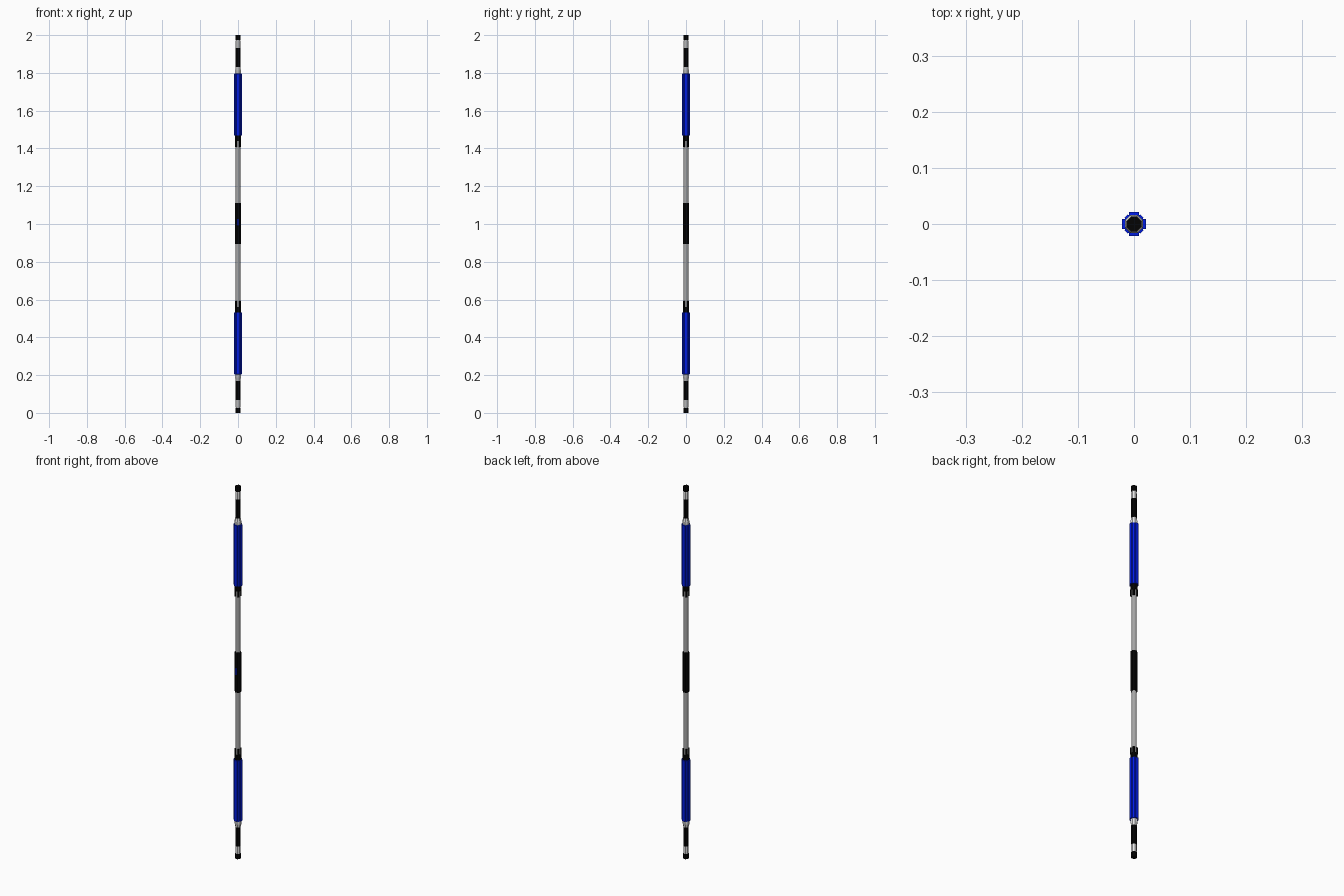
import bpy, bmesh, math
from mathutils import Matrix

if "Cube" in bpy.data.objects:
    bpy.data.objects.remove(bpy.data.objects["Cube"])

def mat(name, c):
    m = bpy.data.materials.new(name)
    m.diffuse_color = (*c, 1)
    m.use_nodes = True
    m.node_tree.nodes["Principled BSDF"].inputs["Base Color"].default_value = m.diffuse_color
    return m

BLACK = mat("black", (0.001, 0.001, 0.001))
GREY = mat("grey metal", (0.38, 0.38, 0.38))
SILVER = mat("silver", (0.8, 0.8, 0.8))
BLUE = mat("blue", (0.0, 0.012, 0.8))

def finish(name, bm, material):
    bmesh.ops.recalc_face_normals(bm, faces=bm.faces)
    me = bpy.data.meshes.new(name)
    bm.to_mesh(me)
    bm.free()
    me.materials.append(material)
    ob = bpy.data.objects.new(name, me)
    bpy.context.collection.objects.link(ob)
    return ob

def lathe(name, profile, material, n=8):
    """Closed faceted rod from (radius, z) points, flats facing the axes."""
    bm = bmesh.new()
    rings = [[bm.verts.new((r * math.cos(a), r * math.sin(a), z))
              for a in [2 * math.pi * (i + .5) / n for i in range(n)]]
             for r, z in profile]
    for a, b in zip(rings, rings[1:]):
        for i in range(n):
            bm.faces.new((a[i], a[(i + 1) % n], b[(i + 1) % n], b[i]))
    bm.faces.new(rings[0])
    bm.faces.new(rings[-1])
    return finish(name, bm, material)

def plates(name, count, r0, r1, width, z0, z1, material, bevel=0.0, offset=0.0):
    """Ring of long plates around the axis, the outer face optionally narrowed."""
    bm = bmesh.new()
    for k in range(count):
        rot = Matrix.Rotation(2 * math.pi * k / count + offset, 4, 'Z')
        for v in bmesh.ops.create_cube(bm, size=1)['verts']:
            outer, top = v.co.x > 0, v.co.z > 0
            side = 1 if v.co.y > 0 else -1
            inset = bevel if outer else 0
            v.co = ((r1 if outer else r0), side * (width / 2 - inset),
                    z1 - inset if top else z0 + inset)
            v.co = rot @ v.co
    return finish(name, bm, material)

# centre grip with front button
lathe("shaft", [(0.0128, 0.55), (0.0128, 1.45)], GREY, 16)
lathe("grip", [(.0160, .895), (.0165, .9), (.0165, 1.105), (.0160, 1.11)], BLACK)
plates("grip_button", 1, .012, .0166, .009, .99, 1.027, BLUE, .0008, -math.pi / 2)

# both ends, described for the upper one and mirrored about z = 1
for end in ("upper", "lower"):
    def Z(z):
        return z if end == "upper" else 2 - z

    def rod(name, prof, m, n=8):
        return lathe(f"{end}_{name}", [(r, Z(z)) for r, z in prof], m, n)

    def ring(name, cnt, r0, r1, w, z0, z1, m, bev=0.0, off=0.0):
        return plates(f"{end}_{name}", cnt, r0, r1, w, *sorted((Z(z0), Z(z1))), m, bev, off)

    # collar with prongs gripping the shaft
    rod("collar", [(.0170, 1.44), (.0178, 1.445), (.0178, 1.475)], BLACK)
    ring("collar_prong", 4, .011, .0175, .010, 1.408, 1.445, BLACK, .001, math.pi / 4)
    # blue body: wide panels on the axes, narrow ones between, dark grooves
    rod("body_core", [(.0180, 1.465), (.0180, 1.790)], BLACK)
    ring("body_panel", 4, .0150, .0217, .0185, 1.468, 1.796, BLUE, .0008)
    ring("body_strip", 4, .0150, .0200, .0095, 1.468, 1.796, BLUE, .0005, math.pi / 4)
    # silver shoulder
    rod("shoulder", [(.0172, 1.785), (.0172, 1.812), (.0135, 1.830)], SILVER)
    # black tip with a silver band
    rod("tip", [(.0135, 1.82), (.0135, 1.935)], BLACK)
    rod("tip_band", [(.0136, 1.932), (.0136, 1.965), (.0125, 1.976)], SILVER)
    rod("tip_cap", [(.0142, 1.973), (.0142, 2.0)], BLACK)
